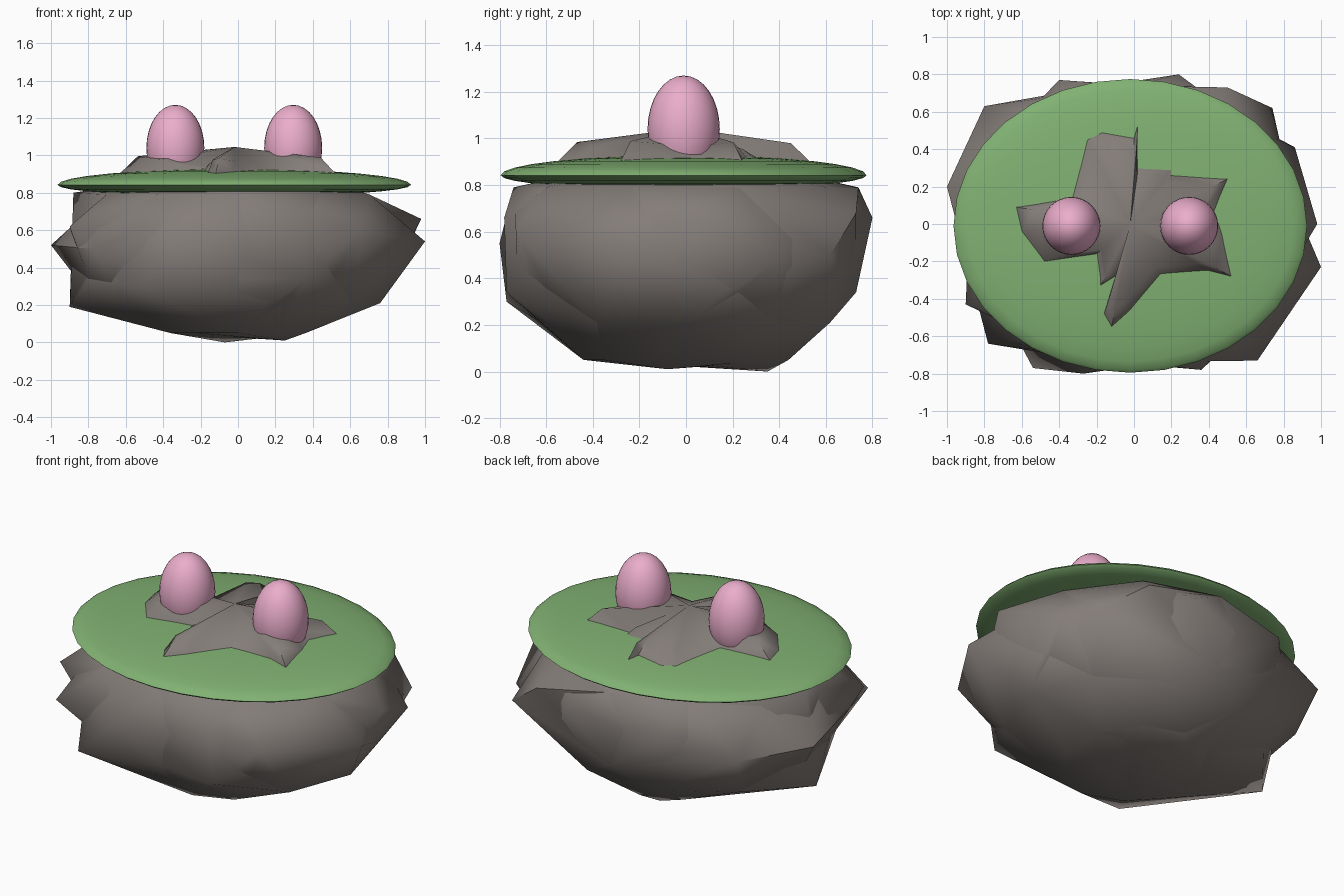
import bpy, bmesh, math
from mathutils import Vector

cube = bpy.data.objects.get("Cube")
if cube:
    bpy.data.objects.remove(cube)


def material(name, rgb):
    mat = bpy.data.materials.new(name)
    mat.use_nodes = True
    color = (*rgb, 1)
    mat.diffuse_color = color
    bsdf = mat.node_tree.nodes["Principled BSDF"]
    bsdf.inputs["Base Color"].default_value = color
    bsdf.inputs["Roughness"].default_value = 0.8
    return mat


stone = material("stone", (0.23, 0.205, 0.19))
moss = material("moss", (0.22, 0.44, 0.17))
pink = material("pink", (0.83, 0.42, 0.6))


def finish(obj, mat, angle):
    obj.data.materials.append(mat)
    bpy.ops.object.select_all(action="DESELECT")
    obj.select_set(True)
    bpy.context.view_layer.objects.active = obj
    bpy.ops.object.shade_smooth_by_angle(angle=math.radians(angle))


def mesh_object(name, bm, mat, angle):
    bmesh.ops.recalc_face_normals(bm, faces=bm.faces)
    mesh = bpy.data.meshes.new(name)
    bm.to_mesh(mesh)
    bm.free()
    obj = bpy.data.objects.new(name, mesh)
    bpy.context.collection.objects.link(obj)
    finish(obj, mat, angle)


def ellipsoid(name, center, rx, ry, top, bottom, mat):
    bpy.ops.mesh.primitive_uv_sphere_add(segments=32, ring_count=16, location=center)
    obj = bpy.context.object
    obj.name = name
    for v in obj.data.vertices:
        x, y, z = v.co
        v.co = (x * rx, y * ry, z * (top if z > 0 else bottom))
    finish(obj, mat, 75)


# Body rings shared by the boulders: height, x radius, y radius
RINGS = [(0.86, 0.5, 0.45), (0.79, 0.74, 0.74), (0.55, 0.88, 0.76),
         (0.34, 0.84, 0.73), (0.21, 0.76, 0.65), (0.05, 0.38, 0.44)]


def boulder(name, corners, turn):
    bm = bmesh.new()
    for i, (z, rx, ry) in enumerate(RINGS):
        for k in range(10):
            a = math.tau * (k + turn + i / 2) / 10
            bm.verts.new((rx * math.cos(a), ry * math.sin(a), z))
    for corner in corners:
        bm.verts.new(corner)
    hull = bmesh.ops.convex_hull(bm, input=bm.verts)
    spare = {g for g in hull["geom_interior"] + hull["geom_unused"]
             if isinstance(g, bmesh.types.BMVert)}
    bmesh.ops.delete(bm, geom=list(spare), context="VERTS")
    mesh_object(name, bm, stone, 55)


# Overlapping boulders whose corners make the jagged sides
boulder("boulder_a", [
    (-1, 0.2, 0.52), (-0.8, 0.63, 0.54), (0.24, 0.8, 0.66), (1, -0.23, 0.54),
    (0.66, -0.73, 0.6), (-0.78, -0.64, 0.5), (0.25, -0.08, 0.01)], 0)
boulder("boulder_b", [
    (-0.4, 0.77, 0.66), (0.86, 0.41, 0.49), (0.98, 0, 0.66),
    (0.36, -0.78, 0.66), (0.36, -0.77, 0.34), (-0.9, -0.43, 0.62),
    (-0.07, 0.35, 0)], 0)
boulder("boulder_c", [
    (0.5, 0.73, 0.68), (0.74, 0.62, 0.5), (-0.27, -0.8, 0.55),
    (-0.54, -0.77, 0.3), (-0.9, 0.03, 0.19), (-0.88, 0.1, 0.8)], 0)

# Moss disc, domed more above its rim than below
DISC = Vector((-0.02, -0.01, 0.842))
RX, RY, DOME = 0.945, 0.785, 0.086
ellipsoid("moss_disc", DISC, RX, RY, DOME, 0.062, moss)


def disc_top(x, y):
    u, v = (x - DISC.x) / RX, (y - DISC.y) / RY
    return DISC.z + DOME * math.sqrt(1 - u * u - v * v)


# Jagged stone crown that rises gently out of the moss
STAR = [(-.17, .49), (0, .46), (.02, .53), (.02, .3), (.2, .29), (.2, .26),
        (.5, .24), (.43, .07), (.47, -.05), (.52, -.28), (.4, -.25),
        (.14, -.27), (-.02, -.46), (-.12, -.55), (-.16, -.48), (-.1, -.28),
        (-.18, -.33), (-.2, -.16), (-.48, -.2), (-.6, -.04), (-.63, .09),
        (-.33, .14), (-.25, .45)]
bm = bmesh.new()
low = [bm.verts.new((x, y, disc_top(x, y) - 0.002)) for x, y in STAR]
high = [bm.verts.new((x * 0.85, y * 0.85, 0.9 + 0.15 * math.hypot(x, y)))
        for x, y in STAR]
peak = bm.verts.new((-0.02, 0, 1.045))
for i in range(len(STAR)):
    j = (i + 1) % len(STAR)
    bm.faces.new((low[i], low[j], high[j], high[i]))
    bm.faces.new((high[i], high[j], peak))
bm.faces.new(low[::-1])
mesh_object("stone_crown", bm, stone, 75)

# Pair of eggs
for side, x in (("left", 0.295), ("right", -0.335)):
    ellipsoid(side + "_egg", (x, -0.01, 1.04), 0.155, 0.155, 0.23, 0.23, pink)
